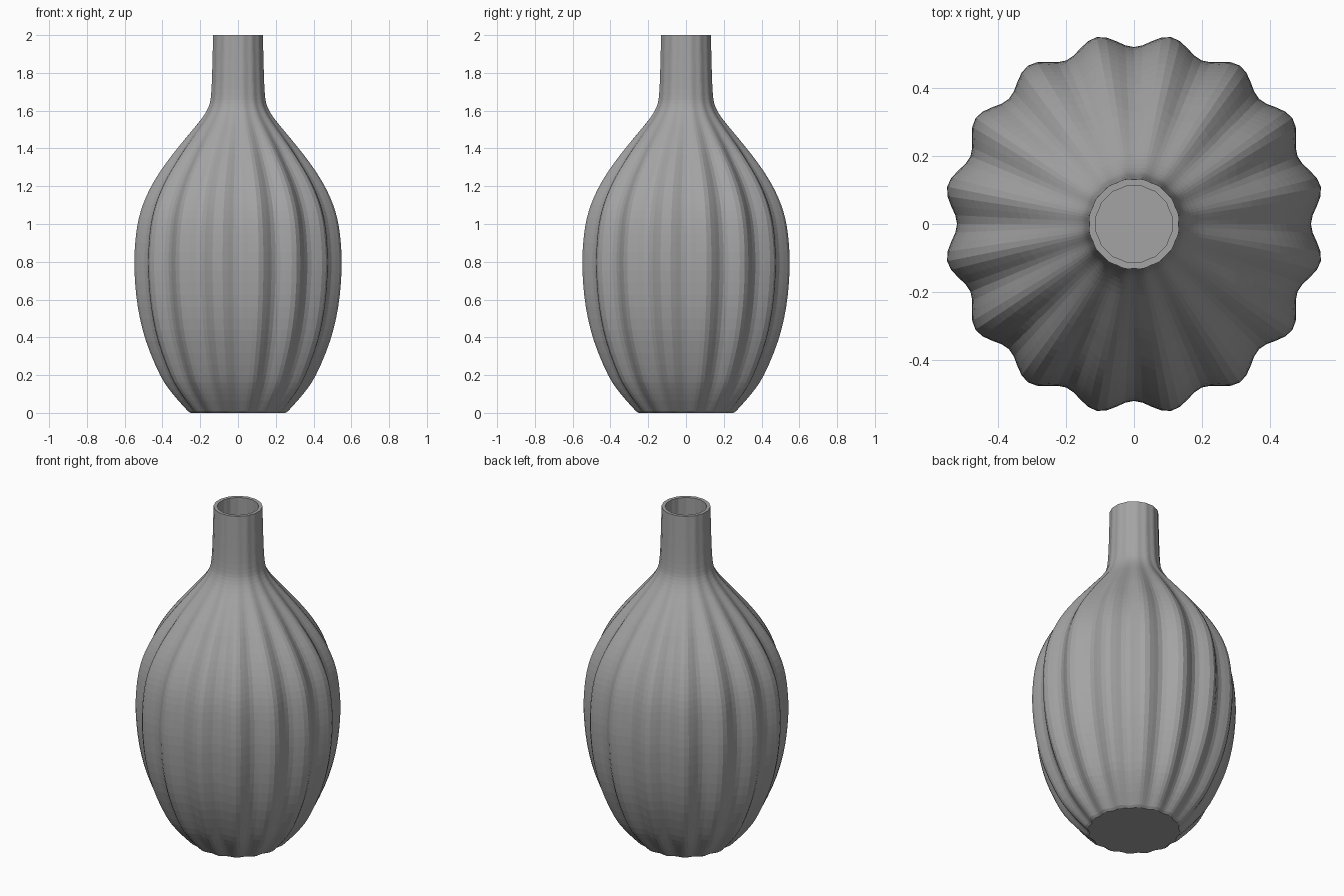
import bpy, bmesh
from math import cos, sin, pi

if "Cube" in bpy.data.objects:
    bpy.data.objects.remove(bpy.data.objects["Cube"])

FLUTES, SEGS, STEPS = 16, 128, 3

# Profile: (half width of the silhouette, height)
profile = [(0.265, 0.01), (0.345, 0.1), (0.412, 0.2), (0.487, 0.38), (0.53, 0.56),
           (0.548, 0.75), (0.544, 0.9), (0.525, 1.03), (0.488, 1.14), (0.43, 1.25),
           (0.345, 1.37), (0.255, 1.48), (0.19, 1.56), (0.155, 1.62), (0.142, 1.68),
           (0.136, 1.8), (0.131, 2.0)]


def smooth(points, steps):
    """Catmull-Rom interpolation through the profile points."""
    p = [points[0]] + points + [points[-1]]
    out = []
    for i in range(1, len(p) - 2):
        for s in range(steps):
            t = s / steps
            out.append(tuple(0.5 * (2 * b + (c - a) * t + (2 * a - 5 * b + 4 * c - d) * t * t
                                    + (3 * b - a - 3 * c + d) * t ** 3)
                             for a, b, c, d in zip(p[i - 1], p[i], p[i + 1], p[i + 2])))
    return out + [points[-1]]


# Fluted wall: stacked scalloped rings with a closed base; flutes fade on the neck
bm = bmesh.new()
rings = []
for half, z in [(0.25, 0)] + smooth(profile, STEPS):
    depth = 0.037 * (0.25 + 0.75 * min(1, max(0, half - 0.13) / 0.25))
    ring = []
    for k in range(SEGS):
        a = 2 * pi * k / SEGS
        r = half * 1.02 * (1 - depth * cos(FLUTES * a)) / (1 + depth)
        ring.append(bm.verts.new((r * cos(a), r * sin(a), z)))
    rings.append(ring)
for lo, hi in zip(rings, rings[1:]):
    for k in range(SEGS):
        n = (k + 1) % SEGS
        bm.faces.new((lo[k], lo[n], hi[n], hi[k]))
bm.faces.new(rings[0][::-1])

mesh = bpy.data.meshes.new("vase")
bm.to_mesh(mesh)
bm.free()
vase = bpy.data.objects.new("vase", mesh)
bpy.context.collection.objects.link(vase)

# Dark grey ceramic, flat faces
ceramic = bpy.data.materials.new("ceramic")
ceramic.diffuse_color = (0.37, 0.37, 0.37, 1)
ceramic.use_nodes = True
ceramic.node_tree.nodes["Principled BSDF"].inputs["Base Color"].default_value = ceramic.diffuse_color
mesh.materials.append(ceramic)

# Wall thickness, growing inwards
wall = vase.modifiers.new("wall", 'SOLIDIFY')
wall.thickness = 0.02
wall.offset = -1
